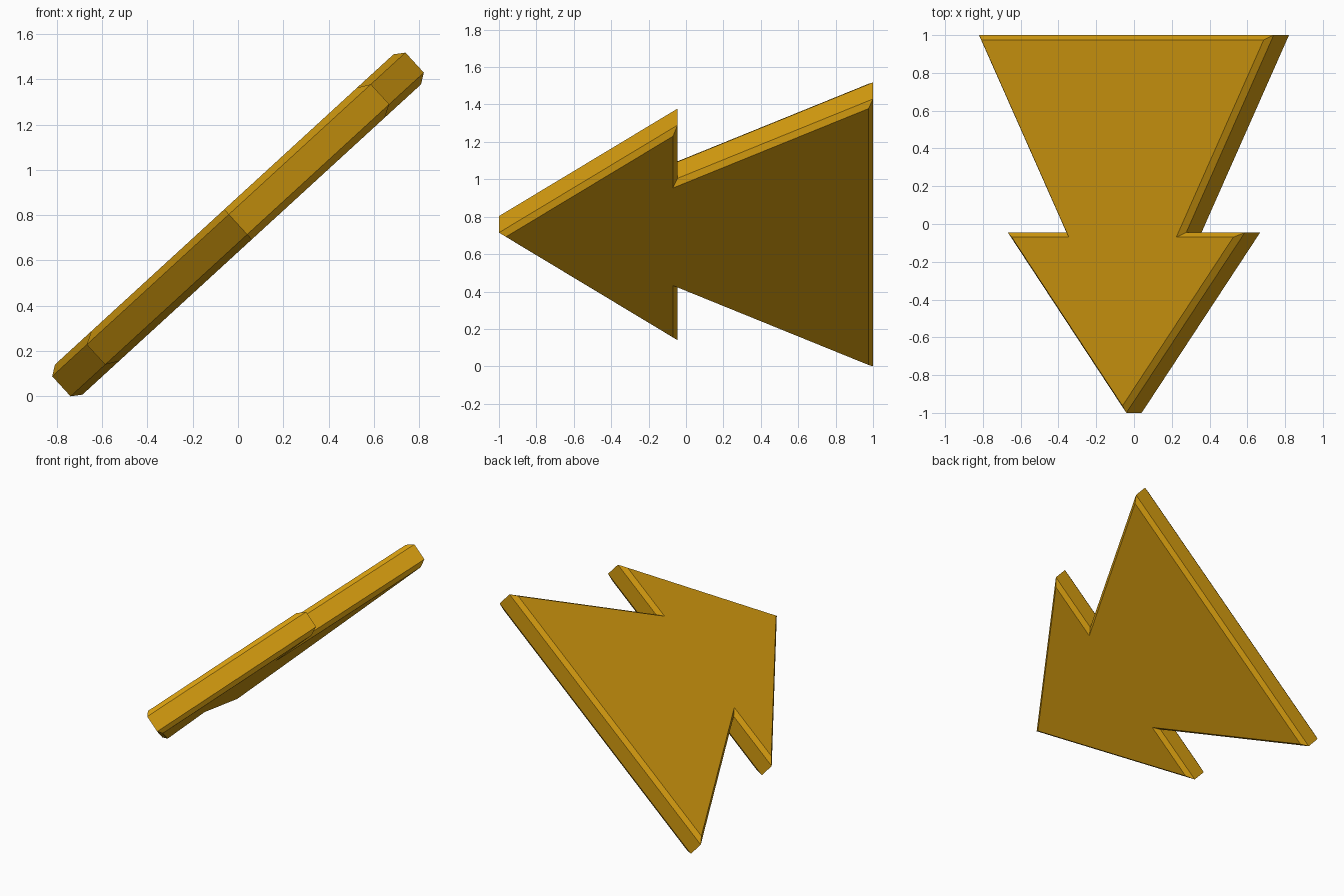
import bpy, bmesh, math
from mathutils import Vector, Matrix

if "Cube" in bpy.data.objects:
    bpy.data.objects.remove(bpy.data.objects["Cube"])

ANGLE = math.radians(42.5)
INSET, RIM, FACE = 0.025, 0.06, 0.09   # bevel inset, half rim height, half total thickness

gold = bpy.data.materials.new("gold")
gold.diffuse_color = (0.66, 0.33, 0.005, 1)
gold.use_nodes = True
gold.node_tree.nodes["Principled BSDF"].inputs["Base Color"].default_value = gold.diffuse_color

# Two-tier tree outline, right half mirrored (counter-clockwise)
right = [(0.851, -0.045), (0.43, -0.045), (1.058, 1.0)]
outline = [Vector(p) for p in [(0, -1.0)] + right + [(-x, y) for x, y in reversed(right)]]


def inset(points, d):
    """Move every edge inwards by d with mitred corners."""
    result = []
    for i, p in enumerate(points):
        a = (p - points[i - 1]).normalized()
        b = (points[(i + 1) % len(points)] - p).normalized()
        na, nb = Vector((-a.y, a.x)), Vector((-b.y, b.x))
        result.append(p + (na + nb) * d / (1 + na.dot(nb)))
    return result


# Bevelled plate: four stacked rings
inner = inset(outline, INSET)
bm = bmesh.new()
rings = [[bm.verts.new((p.x, p.y, z)) for p in pts]
         for pts, z in ((inner, -FACE), (outline, -RIM), (outline, RIM), (inner, FACE))]
n = len(outline)
for low, high in zip(rings, rings[1:]):
    for i in range(n):
        j = (i + 1) % n
        bm.faces.new((low[i], low[j], high[j], high[i]))
bm.faces.new(rings[-1])
bm.faces.new(rings[0][::-1])

# Tilt so the right side rises, and rest on the ground
bm.transform(Matrix.Rotation(-ANGLE, 4, 'Y'))
lowest = min(v.co.z for v in bm.verts)
bmesh.ops.translate(bm, vec=(0, 0, -lowest), verts=bm.verts)
bmesh.ops.recalc_face_normals(bm, faces=bm.faces)

mesh = bpy.data.meshes.new("tree_plate")
bm.to_mesh(mesh)
bm.free()
mesh.materials.append(gold)
bpy.context.collection.objects.link(bpy.data.objects.new("tree_plate", mesh))
